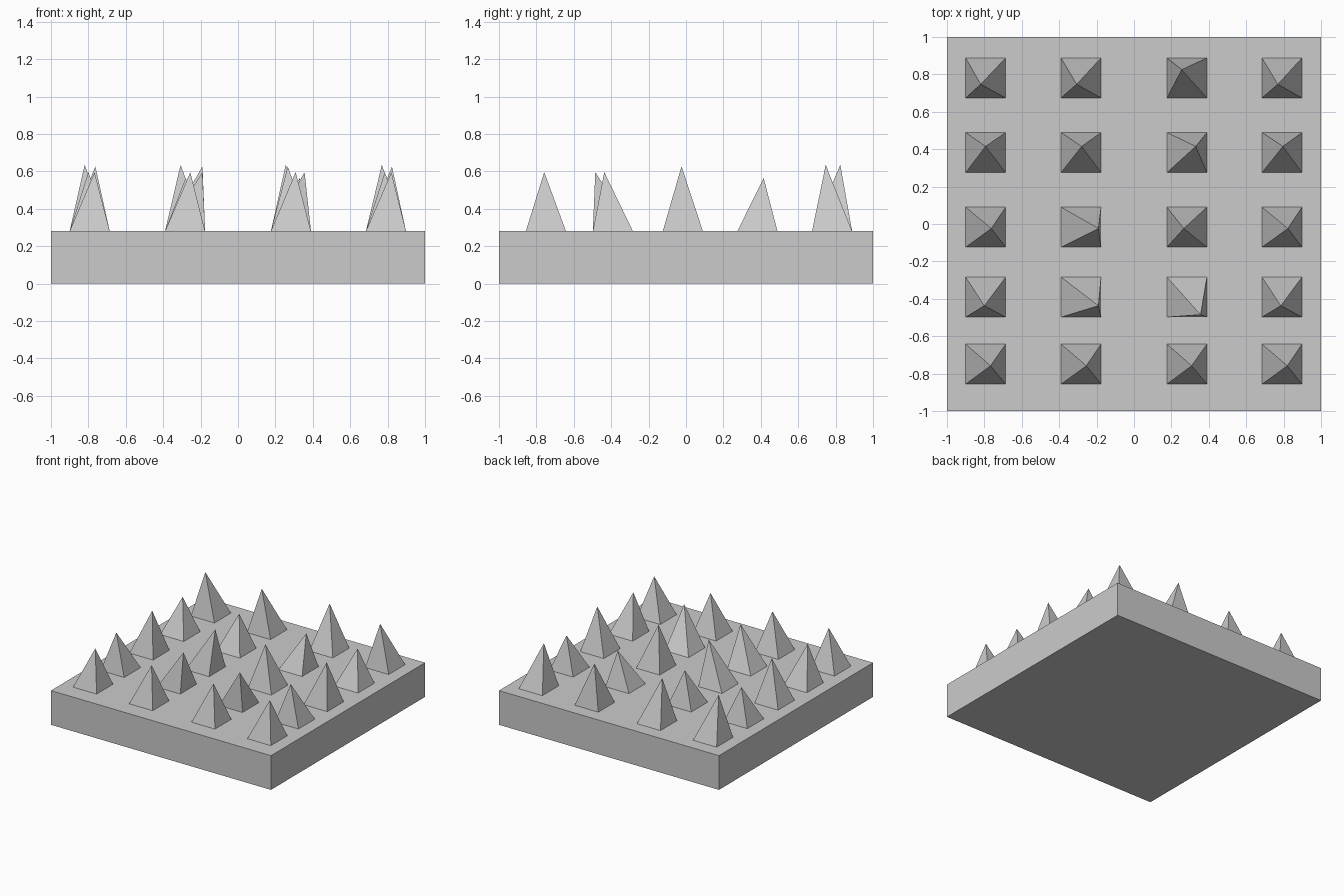
import bpy
import bmesh

if "Cube" in bpy.data.objects:
    bpy.data.objects.remove(bpy.data.objects["Cube"])

TOP = 0.281     # upper face of the slab
HALF = 0.107    # half width of a spike foot


def make_object(name, bm):
    bmesh.ops.recalc_face_normals(bm, faces=bm.faces)
    mesh = bpy.data.meshes.new(name)
    bm.to_mesh(mesh)
    bm.free()
    obj = bpy.data.objects.new(name, mesh)
    bpy.context.collection.objects.link(obj)
    return obj


def spike(name, cx, cy, tip):
    # Square pyramid with a freely placed tip
    bm = bmesh.new()
    foot = [bm.verts.new((cx + sx * HALF, cy + sy * HALF, TOP))
            for sx, sy in ((-1, -1), (1, -1), (1, 1), (-1, 1))]
    apex = bm.verts.new(tip)
    bm.faces.new(foot[::-1])
    for i in range(4):
        bm.faces.new((foot[i], foot[(i + 1) % 4], apex))
    return make_object(name, bm)


# Base slab
bm = bmesh.new()
bmesh.ops.create_cube(bm, size=1)
for v in bm.verts:
    v.co.x *= 2
    v.co.y *= 2
    v.co.z = (v.co.z + 0.5) * TOP
make_object("base_slab", bm)

# Spike grid: row centre y, tip y, tip z, tip x per column
columns = (-0.793, -0.283, 0.283, 0.791)
rows = (
    (0.781, 0.747, 0.635, (-0.82, -0.307, 0.255, 0.769)),
    (0.382, 0.415, 0.565, (-0.794, -0.28, 0.33, 0.796)),
    (-0.017, -0.024, 0.627, (-0.763, -0.19, 0.266, 0.823)),
    (-0.391, -0.437, 0.596, (-0.80, -0.19, 0.356, 0.785)),
    (-0.749, -0.758, 0.596, (-0.767, -0.255, 0.308, 0.82)),
)
# Two tips lean differently from the rest of their row
tip_y_override = {(0, 2): 0.825, (3, 2): -0.485}

for r, (cy, tip_y, tip_z, tip_xs) in enumerate(rows):
    for c, (cx, tip_x) in enumerate(zip(columns, tip_xs)):
        ty = tip_y_override.get((r, c), tip_y)
        spike(f"spike_{r + 1}_{c + 1}", cx, cy, (tip_x, ty, tip_z))
